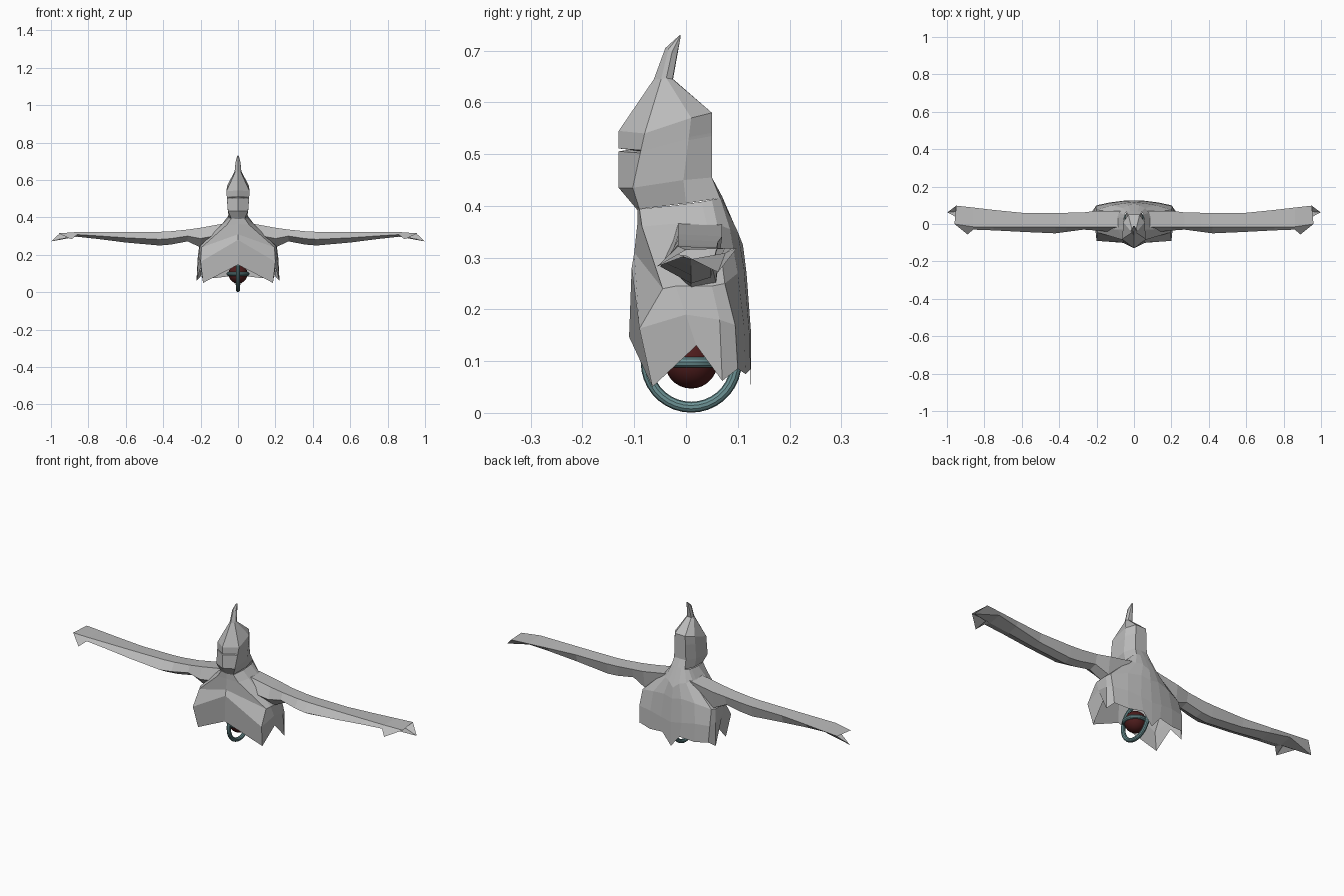
import bpy, bmesh, math
from mathutils import Vector

if "Cube" in bpy.data.objects:
    bpy.data.objects.remove(bpy.data.objects["Cube"])


def material(name, rgb):
    m = bpy.data.materials.new(name)
    m.diffuse_color = (*rgb, 1)
    m.use_nodes = True
    m.node_tree.nodes["Principled BSDF"].inputs["Base Color"].default_value = m.diffuse_color
    return m


GREY = material("robe grey", (0.5, 0.5, 0.5))
TEAL = material("ring teal", (0.15, 0.29, 0.3))
RED = material("orb dark red", (0.075, 0.012, 0.012))


def mirrored_shell(name, rows, closed=False):
    """Skin rows of points into a sheet (or tube) and mirror it across x."""
    bm = bmesh.new()
    grid = [[bm.verts.new(p) for p in row] for row in rows]
    n = len(rows[0])
    for a, b in zip(grid, grid[1:]):
        for i in range(n if closed else n - 1):
            j = (i + 1) % n
            bm.faces.new((a[i], a[j], b[j], b[i]))
    # make faces point away from the part's axis
    flux = 0
    for row, faces in zip(rows, range(0, len(bm.faces), n if closed else n - 1)):
        c = sum((Vector(p) for p in row), Vector()) / n
        if not closed:
            c.x = 0
        bm.faces.ensure_lookup_table()
        for f in bm.faces[faces:faces + (n if closed else n - 1)]:
            f.normal_update()
            flux += f.calc_area() * f.normal.dot(f.calc_center_median() - c)
    if flux < 0:
        bmesh.ops.reverse_faces(bm, faces=bm.faces)
    bmesh.ops.remove_doubles(bm, verts=bm.verts, dist=1e-5)
    me = bpy.data.meshes.new(name)
    bm.to_mesh(me)
    bm.free()
    me.materials.append(GREY)
    ob = bpy.data.objects.new(name, me)
    bpy.context.collection.objects.link(ob)
    mod = ob.modifiers.new("mirror", 'MIRROR')
    mod.use_clip = True
    return ob


# Hood: half rings from front centre round to back centre, tip downwards
tip, crook, stem, brow, jaw, neck = [
    [(0, -.012, .73), (.003, -.012, .73), (.004, -.011, .729), (.003, -.01, .729), (0, -.01, .729)],
    [(0, -.04, .705), (.01, -.034, .703), (.013, -.027, .697), (.008, -.018, .69), (0, -.017, .69)],
    [(0, -.062, .645), (.014, -.048, .645), (.018, -.038, .647), (.012, -.026, .645), (0, -.025, .645)],
    [(0, -.13, .545), (.062, -.08, .54), (.058, .01, .57), (.03, .05, .58), (0, .05, .58)],
    [(0, -.13, .435), (.054, -.103, .435), (.056, -.005, .45), (.034, .05, .455), (0, .05, .455)],
    [(0, -.094, .392), (.036, -.09, .394), (.05, .0, .405), (.04, .066, .415), (0, .07, .418)],
]


def between(t, push=0.0):
    row = [Vector(a).lerp(Vector(b), t) for a, b in zip(brow, jaw)]
    row[0].y += push
    return row


# the mouth slit is a narrow fold pushed in at the front ridge
mirrored_shell("hood", [tip, crook, stem, brow, between(.31), between(.33, .02),
                        between(.36), jaw, neck])

# Robe: open shell with a ragged hem, front centre round to back centre
mirrored_shell("robe", [
    [(0, -.094, .392), (.036, -.09, .394), (.05, -.03, .4), (.053, .03, .408),
     (.05, .05, .412), (.04, .066, .415), (.02, .068, .417), (0, .07, .418)],
    [(0, -.094, .365), (.06, -.085, .36), (.085, -.03, .365), (.085, .04, .365),
     (.08, .06, .365), (.06, .085, .355), (.03, .1, .35), (0, .11, .325)],
    [(0, -.1, .31), (.195, -.045, .24), (.205, -.02, .245), (.208, .05, .245),
     (.2, .075, .25), (.12, .1, .27), (.05, .112, .28), (0, .117, .27)],
    [(0, -.105, .28), (.2, -.09, .163), (.21, .0, .19), (.216, .065, .18),
     (.205, .095, .17), (.13, .112, .17), (.06, .122, .16), (0, .126, .15)],
    [(0, -.11, .147), (.187, -.065, .05), (.2, .02, .13), (.222, .07, .062),
     (.2, .1, .085), (.13, .115, .075), (.05, .125, .085), (0, .126, .025)],
])

# Sleeves: five-sided tubes along x, open and torn at the cuff
stations = [  # x, front y, back y, top z, bottom z
    (.05, -.05, .07, .372, .27), (.2, -.035, .07, .345, .24),
    (.27, -.03, .062, .335, .272), (.36, -.042, .06, .326, .255),
    (.42, -.05, .06, .323, .25), (.6, -.042, .06, .322, .266),
    (.75, -.034, .075, .322, .285), (.86, -.03, .088, .322, .297),
]
sleeve = [[(x, b, t - .004), (x, -.015, t), (x, f, .45 * t + .55 * d),
           (x, .01, d), (x, b - .012, d + .012)] for x, f, b, t, d in stations]
sleeve.append([(.95, .098, .318), (.96, .0, .315), (.89, -.056, .283),
               (.88, .0, .304), (.998, .062, .272)])
mirrored_shell("sleeves", sleeve, closed=True)


# Floating orb with its two rings
def finish(name, mat):
    ob = bpy.context.object
    ob.name = name
    ob.data.materials.append(mat)
    bpy.ops.object.shade_smooth_by_angle()


centre = (0, .01, .098)
bpy.ops.mesh.primitive_uv_sphere_add(segments=24, ring_count=14, radius=.051, location=centre)
finish("orb", RED)
for name, radius, turn in (("upright_ring", .087, math.pi / 2), ("level_ring", .051, 0)):
    bpy.ops.mesh.primitive_torus_add(major_radius=radius, minor_radius=.0105, major_segments=36,
                                     minor_segments=10, location=centre, rotation=(0, turn, 0))
    finish(name, TEAL)
